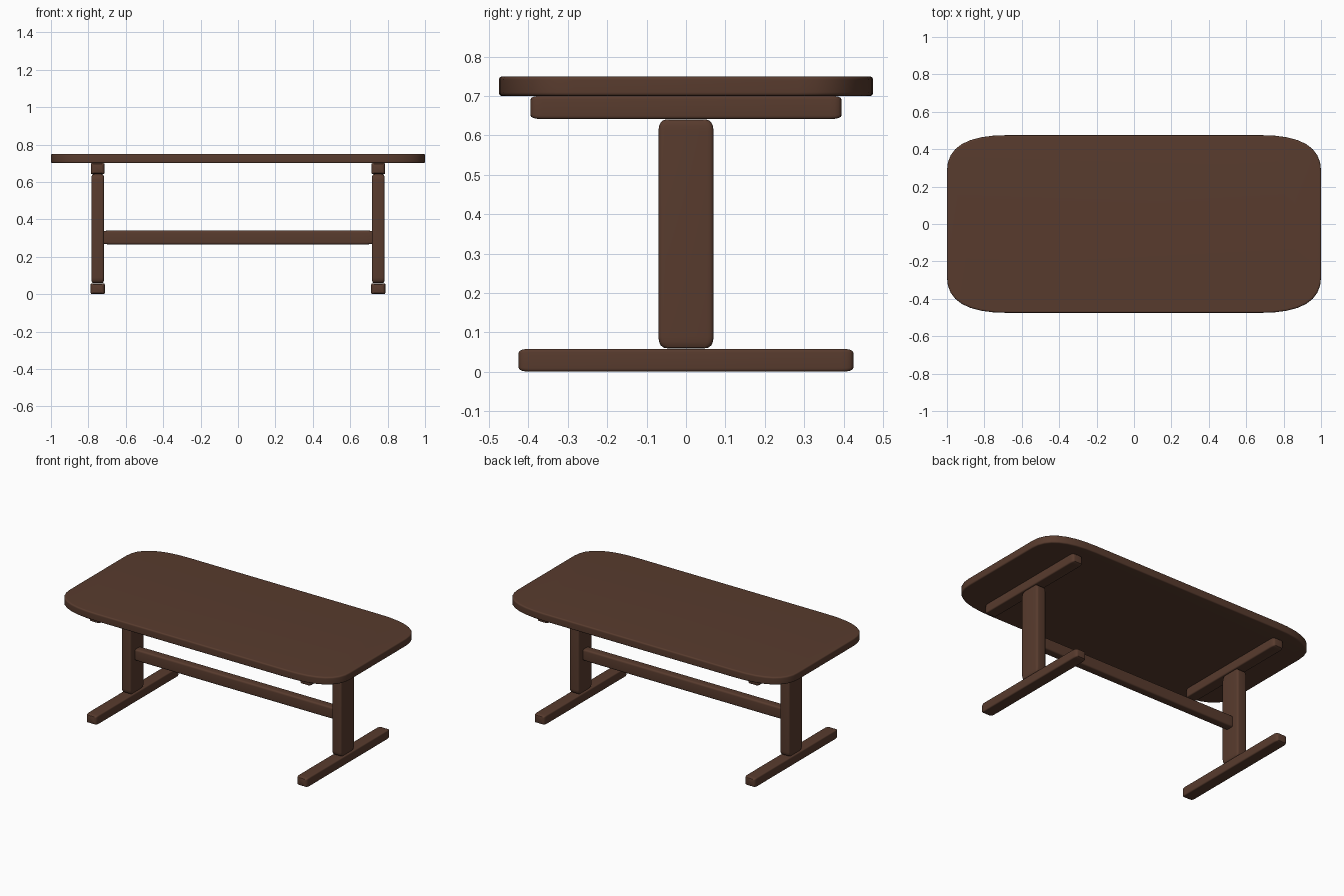
import bpy
import bmesh
import math
from mathutils import Vector

cube = bpy.data.objects.get("Cube")
if cube:
    bpy.data.objects.remove(cube, do_unlink=True)

# One dark wood colour
wood = bpy.data.materials.new("dark_wood")
wood.use_nodes = True
colour = (0.098, 0.044, 0.027, 1)
wood.diffuse_color = colour
bsdf = wood.node_tree.nodes["Principled BSDF"]
bsdf.inputs["Base Color"].default_value = colour
bsdf.inputs["Roughness"].default_value = 0.7


def corner(a, b, ca, cb, steps):
    """Soft corner in the positive quadrant, from the a side to the b side."""
    pts = []
    for i in range(steps + 1):
        t = i / steps
        pts.append((a - ca * t * t, b - cb * (1 - t) ** 2))
    return pts


def outline(a, b, ca, cb, steps):
    """Closed rectangle outline with soft corners."""
    q = corner(a, b, ca, cb, steps)
    return (q + [(-u, v) for u, v in reversed(q)]
            + [(-u, -v) for u, v in q] + [(u, -v) for u, v in reversed(q)])


def soft_bar(name, axis, half, centre, round_ab, end_inset, end_len, steps=4):
    """Bar along an axis: soft cross-section corners and rounded-in ends."""
    others = [i for i in range(3) if i != axis]
    a, b = (half[i] for i in others)
    # Distance along the bar and how far the section is drawn in there
    end = [(half[axis] - end_len * (1 - t) ** 2, t * t)
           for t in (i / steps for i in range(steps + 1))]
    stations = [(-p, k) for p, k in reversed(end)] + end

    bm = bmesh.new()
    rings = []
    for pos, k in stations:
        ring = []
        for u, v in outline(a, b, *round_ab, steps):
            co = Vector(centre)
            co[others[0]] += u * (1 - k * end_inset[0] / a)
            co[others[1]] += v * (1 - k * end_inset[1] / b)
            co[axis] += pos
            ring.append(bm.verts.new(co))
        rings.append(ring)
    for r, s in zip(rings, rings[1:]):
        for i in range(len(r)):
            j = (i + 1) % len(r)
            bm.faces.new((r[i], r[j], s[j], s[i]))
    bm.faces.new(rings[0])
    bm.faces.new(rings[-1])
    bmesh.ops.recalc_face_normals(bm, faces=bm.faces)

    mesh = bpy.data.meshes.new(name)
    bm.to_mesh(mesh)
    bm.free()
    mesh.materials.append(wood)
    obj = bpy.data.objects.new(name, mesh)
    bpy.context.collection.objects.link(obj)
    bpy.ops.object.select_all(action='DESELECT')
    obj.select_set(True)
    bpy.context.view_layer.objects.active = obj
    bpy.ops.object.shade_smooth_by_angle(angle=math.radians(35))
    return obj


X, Y, Z = range(3)

# Table top with broad soft corners
soft_bar("table_top", Z, (1, 0.475, 0.025), (0, 0, 0.725),
         (0.32, 0.19), (0.01, 0.01), 0.01, steps=8)

# Trestle at each end: foot, post and bearer
for side, sx in (("left", 1), ("right", -1)):
    x = 0.75 * sx
    soft_bar(side + "_foot", Y, (0.038, 0.425, 0.029), (x, 0, 0.029),
             (0.009, 0.009), (0.014, 0.01), 0.03)
    soft_bar(side + "_post", Z, (0.034, 0.07, 0.291), (x, 0, 0.35),
             (0.012, 0.016), (0.009, 0.024), 0.03)
    soft_bar(side + "_bearer", Y, (0.037, 0.395, 0.0295), (x, 0, 0.671),
             (0.009, 0.009), (0.014, 0.01), 0.03)

# Stretcher joining the posts
soft_bar("stretcher", X, (0.725, 0.028, 0.037), (0, 0, 0.303),
         (0.012, 0.012), (0.004, 0.005), 0.06)
